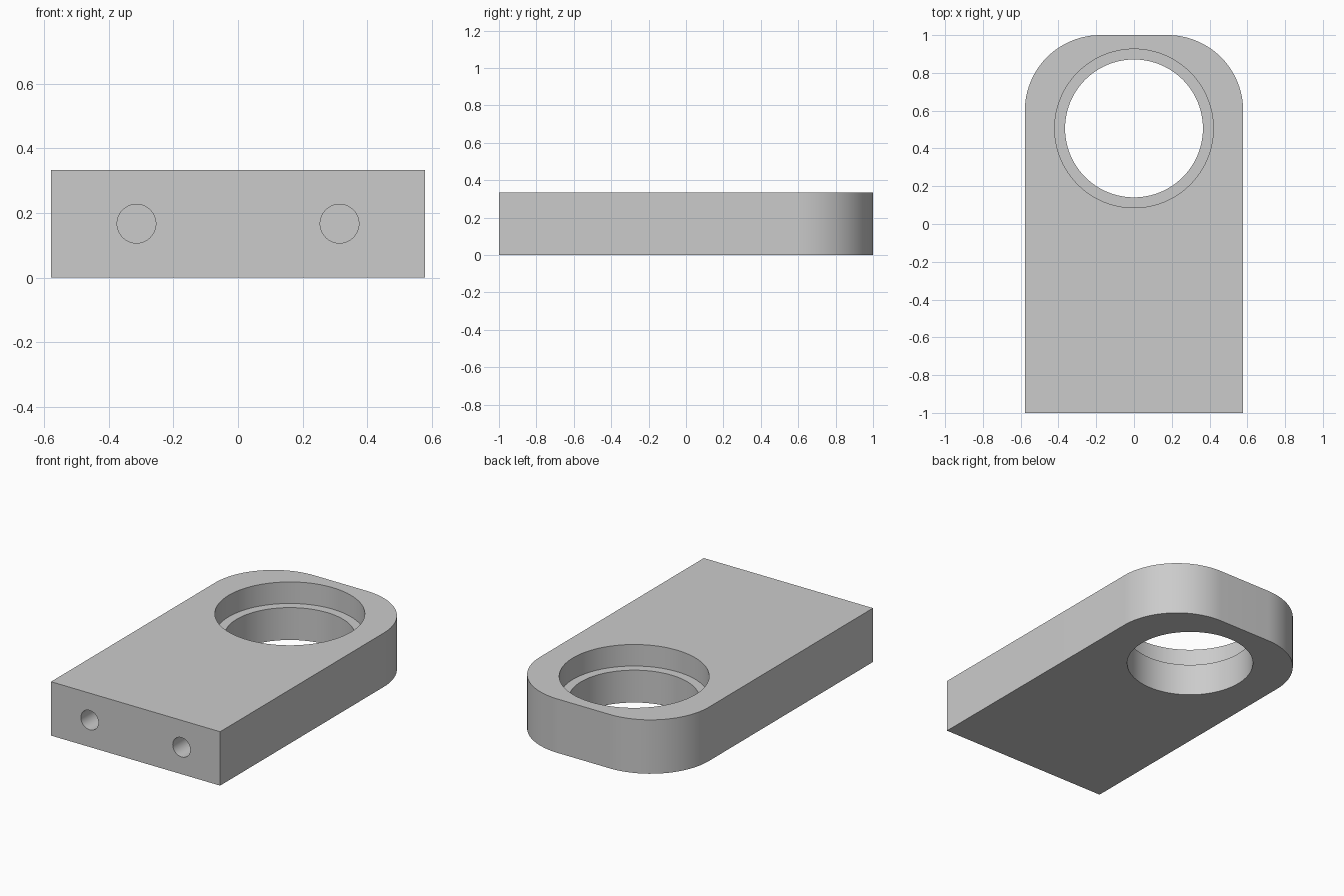
import bpy, bmesh
from math import cos, sin, pi, radians

if "Cube" in bpy.data.objects:
    bpy.data.objects.remove(bpy.data.objects["Cube"])

HALF_W, THICK, CORNER = 0.578, 0.333, 0.4
BORE_Y = 0.506

grey = bpy.data.materials.new("light_grey")
grey.use_nodes = True
colour = (0.6, 0.6, 0.6, 1)
grey.diffuse_color = colour
grey.node_tree.nodes["Principled BSDF"].inputs["Base Color"].default_value = colour


def arc(cx, cy, r, start, end, steps):
    return [(cx + r * cos(start + (end - start) * i / steps),
             cy + r * sin(start + (end - start) * i / steps)) for i in range(steps + 1)]


def cutter(name, radius, depth, location, rotation=(0, 0, 0), sides=96):
    bpy.ops.mesh.primitive_cylinder_add(vertices=sides, radius=radius, depth=depth,
                                        location=location, rotation=rotation)
    obj = bpy.context.object
    obj.name = name
    obj.data.materials.append(grey)
    obj.hide_render = True
    return obj


# Plate outline: square front, rounded back corners
outline = [(-HALF_W, -1), (HALF_W, -1)]
outline += arc(HALF_W - CORNER, 1 - CORNER, CORNER, 0, pi / 2, 24)
outline += arc(CORNER - HALF_W, 1 - CORNER, CORNER, pi / 2, pi, 24)
bm = bmesh.new()
face = bm.faces.new([bm.verts.new((x, y, 0)) for x, y in outline])
ext = bmesh.ops.extrude_face_region(bm, geom=[face])
top = [v for v in ext["geom"] if isinstance(v, bmesh.types.BMVert)]
bmesh.ops.translate(bm, verts=top, vec=(0, 0, THICK))
bmesh.ops.recalc_face_normals(bm, faces=bm.faces)
mesh = bpy.data.meshes.new("mounting_plate")
bm.to_mesh(mesh)
bm.free()
plate = bpy.data.objects.new("mounting_plate", mesh)
mesh.materials.append(grey)
bpy.context.collection.objects.link(plate)

# Through bore, stepped recess above it, and blind holes in the front edge
LEDGE_Z, HOLE_DEPTH = 0.2, 0.5
cutters = [cutter("bore_cutter", 0.365, 1, (0, BORE_Y, 0)),
           cutter("recess_cutter", 0.42, 0.4, (0, BORE_Y, LEDGE_Z + 0.2))]
for side, name in ((1, "left"), (-1, "right")):
    cutters.append(cutter(name + "_hole_cutter", 0.06, HOLE_DEPTH * 2,
                          (side * 0.314, -1, THICK / 2), (pi / 2, 0, 0), 40))

bpy.ops.object.select_all(action='DESELECT')
plate.select_set(True)
bpy.context.view_layer.objects.active = plate
for tool in cutters:
    mod = plate.modifiers.new(tool.name, 'BOOLEAN')
    mod.operation = 'DIFFERENCE'
    mod.solver = 'EXACT'
    mod.object = tool
    bpy.ops.object.modifier_apply(modifier=mod.name)
for tool in cutters:
    bpy.data.objects.remove(tool)

bpy.ops.object.shade_smooth_by_angle(angle=radians(30))
